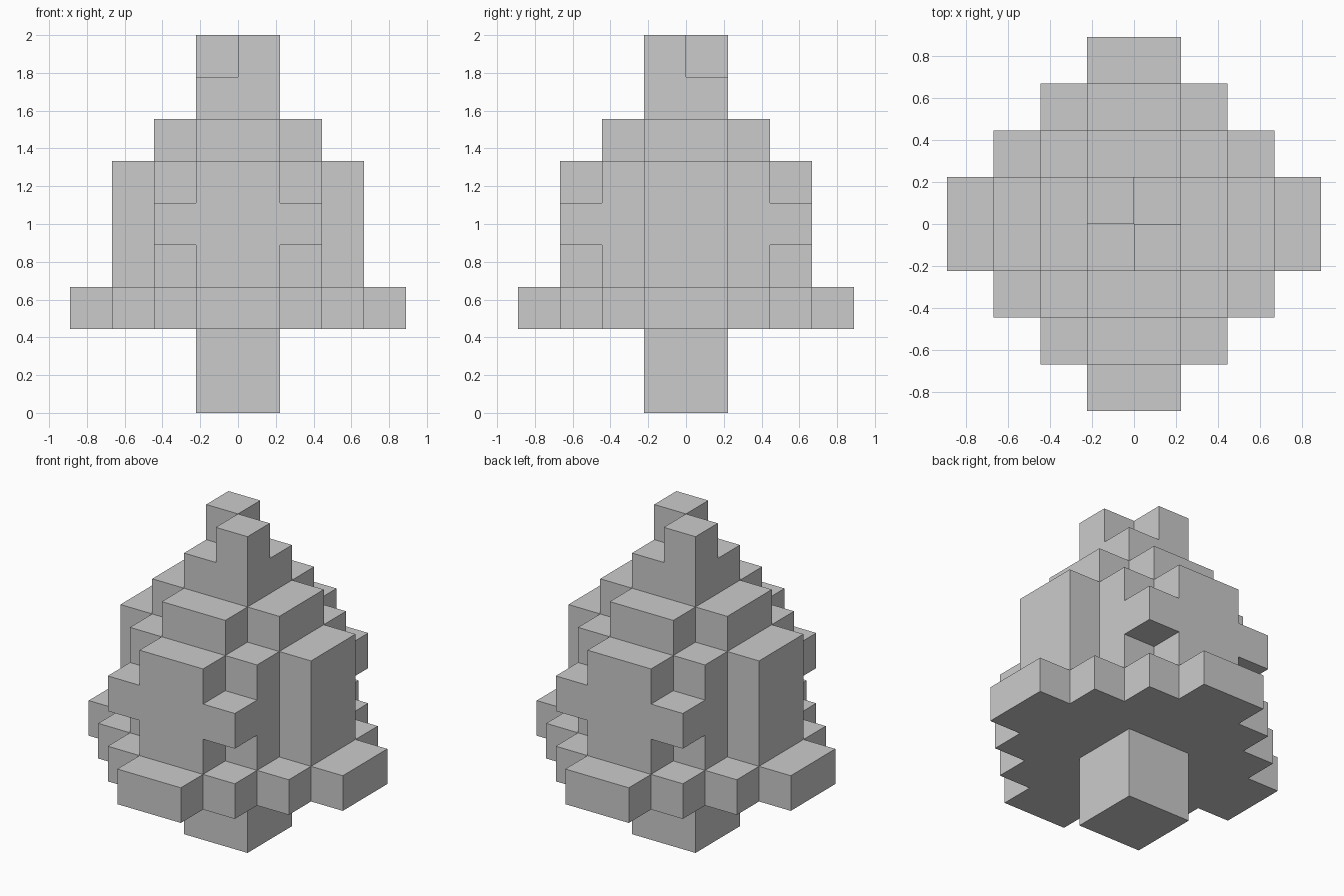
import bpy, bmesh
from mathutils import Vector

if "Cube" in bpy.data.objects:
    bpy.data.objects.remove(bpy.data.objects["Cube"])

U = 2 / 9  # edge length of one block

# Half-depth in y for each block column, counted outwards from the centre in x
TRUNK = {0: [1], 1: [1]}
FOLIAGE = {2: [4, 3, 2, 1], 3: [3, 2, 1], 4: [3, 3, 1], 5: [3, 2, 1], 6: [2, 1]}
TIP = {7: [1]}


def blocks(layers):
    """Mirror the column half-depths over x and y into a set of block cells."""
    cells = set()
    for z, depths in layers.items():
        for i, d in enumerate(depths):
            for x in (i, -i - 1):
                cells |= {(x, y, z) for y in range(-d, d)}
    return cells


parts = {"trunk": blocks(TRUNK), "foliage": blocks(FOLIAGE), "treetop": blocks(TIP)}
# Two diagonal blocks crown the tip
parts["treetop"] |= {(0, -1, 8), (-1, 0, 8)}
solid = set().union(*parts.values())


def build(name, cells):
    """Make one part from the exposed block sides only."""
    bm = bmesh.new()
    for cell in cells:
        centre = Vector(cell) + Vector((0.5, 0.5, 0.5))
        for axis in range(3):
            for sign in (1, -1):
                n = Vector((0, 0, 0))
                n[axis] = sign
                if tuple(int(c + s) for c, s in zip(cell, n)) in solid:
                    continue
                a = Vector((0, 0, 0))
                a[(axis + 1) % 3] = 0.5
                b = n.cross(a)
                mid = centre + n * 0.5
                corners = (mid - a - b, mid + a - b, mid + a + b, mid - a + b)
                bm.faces.new([bm.verts.new(c * U) for c in corners])
    bmesh.ops.remove_doubles(bm, verts=bm.verts, dist=1e-4)
    mesh = bpy.data.meshes.new(name)
    bm.to_mesh(mesh)
    bm.free()
    bpy.context.collection.objects.link(bpy.data.objects.new(name, mesh))


for name, cells in parts.items():
    build(name, cells)
